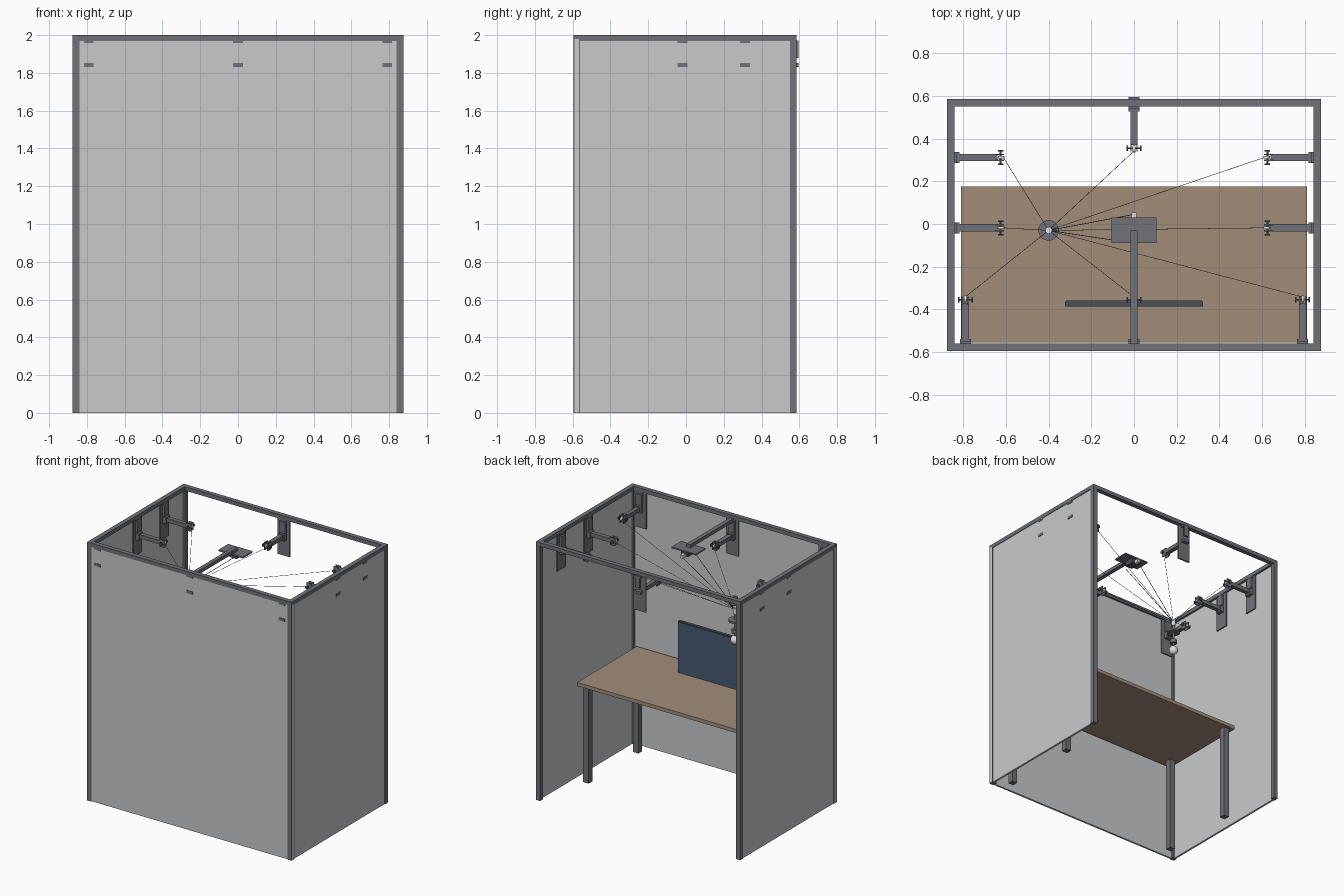
import bpy
from math import pi
from mathutils import Matrix, Vector

cube = bpy.data.objects.get("Cube")
if cube:
    bpy.data.objects.remove(cube, do_unlink=True)


def material(name, r, g, b):
    m = bpy.data.materials.new(name)
    m.diffuse_color = (r, g, b, 1)
    m.use_nodes = True
    bsdf = next(n for n in m.node_tree.nodes if n.type == 'BSDF_PRINCIPLED')
    bsdf.inputs["Base Color"].default_value = (r, g, b, 1)
    return m


PANEL = material("light grey panel", .58, .59, .60)
FRAME = material("dark grey metal", .16, .17, .19)
WOOD = material("brown wood", .36, .27, .195)
CASE = material("charcoal casing", .07, .08, .09)
SCREEN = material("slate blue screen", .065, .105, .17)
WHITE = material("pale device", .75, .76, .77)
CABLE = material("cable grey", .10, .10, .11)


def box(name, lo, hi, mat, frame=Matrix()):
    """Box between two corners, optionally placed in a local frame."""
    lo, hi = Vector(lo), Vector(hi)
    bpy.ops.mesh.primitive_cube_add(size=1)
    ob = bpy.context.object
    ob.name = name
    ob.data.transform(Matrix.Translation((lo + hi) / 2) @ Matrix.Diagonal((*(hi - lo), 1)))
    ob.matrix_world = frame
    ob.data.materials.append(mat)
    return ob


def rod(name, a, b, radius, mat, sides=16, frame=Matrix()):
    """Cylinder running from point a to point b."""
    a, b = frame @ Vector(a), frame @ Vector(b)
    bpy.ops.mesh.primitive_cylinder_add(vertices=sides, radius=radius, depth=(b - a).length)
    ob = bpy.context.object
    ob.name = name
    ob.matrix_world = Matrix.Translation((a + b) / 2) @ (b - a).to_track_quat('Z', 'Y').to_matrix().to_4x4()
    ob.data.materials.append(mat)
    bpy.ops.object.shade_smooth_by_angle()
    return ob


# Booth frame
X, Y0, Y1, T = .875, -.595, .585, .035
TOP = 1.97
for s, side in ((-1, "right"), (1, "left")):
    outer, inner = s * X, s * (X - T)
    x0, x1 = min(outer, inner), max(outer, inner)
    box(side + "_front_post", (x0, Y0, 0), (x1, Y0 + T, TOP), FRAME)
    box(side + "_back_post", (x0, Y1 - T, 0), (x1, Y1, TOP), FRAME)
    box(side + "_top_beam", (x0, Y0 + T, TOP), (x1, Y1 - T, 2), FRAME)
    # Side wall, and the pale strip set into the front post
    p0, p1 = sorted((s * (X - .005), s * (X - .02)))
    box(side + "_wall_panel", (p0, Y0 + T, 0), (p1, Y1 - T, TOP), PANEL)
    e0, e1 = sorted((outer, s * (X + .001)))
    box(side + "_post_strip", (e0, Y0 + .004, 0), (e1, Y0 + T - .007, TOP + .01), PANEL)
box("front_top_beam", (-X, Y0, TOP), (X, Y0 + T, 2), FRAME)
box("back_top_beam", (-X, Y1 - T, TOP), (X, Y1, 2), FRAME)
box("front_wall_panel", (T - X, Y0 + .005, 0), (X - T, Y0 + .02, TOP), PANEL)

# Desk
box("desk_top", (-.81, -.555, .742), (.81, .175, .77), WOOD)
for x in (-.75, .75):
    for y in (-.48, .13):
        box("desk_leg", (x - .023, y - .023, 0), (x + .023, y + .023, .742), FRAME)

# Monitor
box("monitor_case", (-.323, -.387, .772), (.323, -.363, 1.17), CASE)
box("monitor_screen", (-.318, -.363, .777), (.318, -.359, 1.165), SCREEN)

# Hanging device
HX, HY = -.40, -.03
HUB = Vector((HX, HY, 1.58))


def bracket(name, x, y, turn, length, outside):
    """Cable arm: local +y points into the booth, y = 0 is the beam's inner face."""
    f = Matrix.Translation((x, y, 0)) @ Matrix.Rotation(turn, 4, 'Z')
    # Wall plate, clamp block and the straps that show on the outside
    box(name + "_plate", (-.053, -.018, 1.69), (.053, -.006, TOP), FRAME, f)
    box(name + "_clamp", (-.026, -.008, 1.87), (.026, .012, 1.955), FRAME, f)
    box(name + "_foot", (-.026, -.008, 1.815), (.026, .022, 1.865), FRAME, f)
    box(name + "_lower_strap", (-.026, -outside, 1.832), (.026, 0, 1.853), FRAME, f)
    box(name + "_upper_strap", (-.026, -outside, 1.957), (.026, 0, 1.972), FRAME, f)
    if outside > T:
        box(name + "_outer_clamp", (-.02, -outside, 1.88), (.02, -T, 1.957), FRAME, f)
    # Arm with a fork, axle and pulley at the tip
    box(name + "_arm", (-.017, .02, 1.828), (.017, length - .02, 1.858), FRAME, f)
    for s in (-1, 1):
        box(name + "_fork", (s * .014 - .003, length - .03, 1.81), (s * .014 + .003, length + .01, 1.87), FRAME, f)
        rod(name + "_knob", (s * .028, length - .005, 1.84), (s * .035, length - .005, 1.84), .013, CASE, frame=f)
    rod(name + "_axle", (-.033, length - .005, 1.84), (.033, length - .005, 1.84), .004, FRAME, 8, f)
    rod(name + "_pulley", (-.006, length - .002, 1.84), (.006, length - .002, 1.84), .016, WHITE, frame=f)
    rod(name + "_cable", f @ Vector((0, length + .008, 1.83)), HUB, .0014, CABLE, 6)


for x, part in ((-.79, "right"), (0, "middle"), (.79, "left")):
    bracket("front_" + part + "_bracket", x, Y0 + T, 0, .21, T - .001)
for y, part in ((-.018, "middle"), (.312, "rear")):
    bracket("left_" + part + "_bracket", X - T, y, pi / 2, .22, T - .001)
    bracket("right_" + part + "_bracket", T - X, y, -pi / 2, .22, T - .001)
bracket("back_bracket", 0, Y1 - T, pi, .20, T + .01)

# Device body: hub, stem, disc and pale ball
rod("device_hub", (HX, HY, 1.55), (HX, HY, 1.60), .016, WHITE)
rod("device_stem", (HX, HY, 1.36), (HX, HY, 1.56), .009, FRAME)
rod("device_disc", (HX, HY, 1.49), (HX, HY, 1.505), .048, FRAME, 32)
rod("device_collar", (HX, HY, 1.40), (HX, HY, 1.43), .025, FRAME, 24)
bpy.ops.mesh.primitive_uv_sphere_add(segments=24, ring_count=12, radius=.034, location=(HX, HY, 1.345))
ball = bpy.context.object
ball.name = "device_ball"
ball.data.materials.append(WHITE)
bpy.ops.object.shade_smooth_by_angle()

# Overhead boom with tray and sensor
box("overhead_boom", (-.016, Y0 + T - .02, 1.952), (.016, -.03, TOP + .008), FRAME)
box("overhead_tray", (-.105, -.09, 1.942), (.105, .03, 1.952), FRAME)
box("sensor_body", (-.03, -.06, 1.905), (.03, .02, 1.942), CASE)
box("sensor_mount", (-.012, .02, 1.90), (.012, .055, 1.925), WHITE)
for y in (.045, -.09):
    rod("sensor_cable", (0, y, 1.905), HUB, .002, CABLE, 6)
